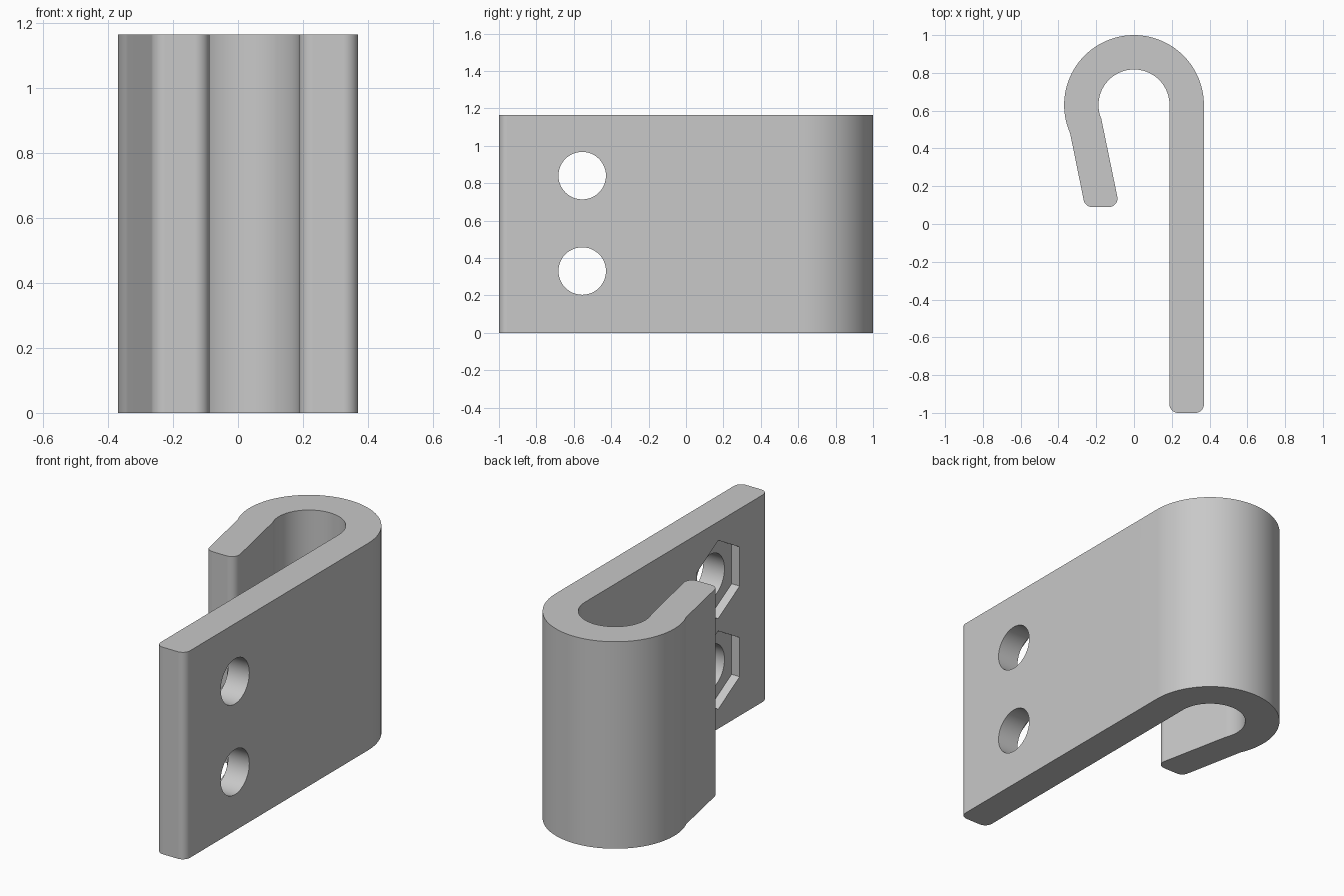
import bpy, bmesh
from math import cos, sin, radians
from mathutils import Vector, Matrix

if "Cube" in bpy.data.objects:
    bpy.data.objects.remove(bpy.data.objects["Cube"], do_unlink=True)

HEIGHT = 1.165
CENTRE = Vector((0, 0.63))
OUTER, INNER = 0.37, 0.188
HOLE_Y, HOLE_ZS = -0.555, (0.33, 0.84)

grey = bpy.data.materials.new("plain grey")
grey.use_nodes = True
grey.diffuse_color = (0.58, 0.58, 0.58, 1)
grey.node_tree.nodes["Principled BSDF"].inputs["Base Color"].default_value = (0.58, 0.58, 0.58, 1)


def arc(radius, start, end, steps):
    """Points on the bend, angles in degrees."""
    angles = [radians(start + (end - start) * i / steps) for i in range(steps + 1)]
    return [CENTRE + radius * Vector((cos(a), sin(a))) for a in angles]


def rounded(before, corner, after, radius=0.045, steps=8):
    """Circular fillet of one profile corner."""
    corner = Vector(corner)
    u, v = (Vector(before) - corner).normalized(), (Vector(after) - corner).normalized()
    half = u.angle(v) / 2
    reach = radius * cos(half) / sin(half)
    mid = corner + (u + v).normalized() * radius / sin(half)
    a, b = corner + u * reach - mid, corner + v * reach - mid
    sweep = a.angle(b)
    return [mid + (a * sin(sweep * (1 - i / steps)) + b * sin(sweep * i / steps)) / sin(sweep)
            for i in range(steps + 1)]


def make_object(name, bm):
    bmesh.ops.recalc_face_normals(bm, faces=bm.faces)
    mesh = bpy.data.meshes.new(name)
    bm.to_mesh(mesh)
    bm.free()
    mesh.materials.append(grey)
    obj = bpy.data.objects.new(name, mesh)
    bpy.context.collection.objects.link(obj)
    return obj


def make_cutter(name, sides, radius, depth, x, z):
    """Prism lying along x, with a vertex pointing along y."""
    bm = bmesh.new()
    place = Matrix.Translation((x, HOLE_Y, z)) @ Matrix.Rotation(radians(90), 4, 'Y') \
        @ Matrix.Rotation(radians(90), 4, 'Z')
    bmesh.ops.create_cone(bm, cap_ends=True, segments=sides, radius1=radius,
                          radius2=radius, depth=depth, matrix=place)
    obj = make_object(name, bm)
    obj.hide_render = True
    return obj


# Hook profile: long plate, round bend, short slanted lip
outer_bend = arc(OUTER, 0, 204, 56)
inner_bend = arc(INNER, 203, 0, 56)
lip_out, lip_in = (-0.259, 0.09), (-0.077, 0.09)
plate_out, plate_in = (OUTER, -1), (INNER, -1)
profile = (outer_bend
           + rounded(outer_bend[-1], lip_out, lip_in)
           + rounded(lip_out, lip_in, inner_bend[0])
           + inner_bend
           + rounded(inner_bend[-1], plate_in, plate_out)
           + rounded(plate_in, plate_out, outer_bend[0]))

# Extrude the profile upward
bm = bmesh.new()
base = bm.faces.new([bm.verts.new((p.x, p.y, 0)) for p in profile])
raised = bmesh.ops.extrude_face_region(bm, geom=[base], use_keep_orig=True)
bmesh.ops.translate(bm, vec=(0, 0, HEIGHT),
                    verts=[g for g in raised["geom"] if isinstance(g, bmesh.types.BMVert)])
hook = make_object("hook_plate", bm)

# Bolt holes and hexagonal nut recesses on the inner face of the plate
cutters = []
for z in HOLE_ZS:
    cutters.append(make_cutter("bolt_hole_cutter", 48, 0.127, 0.5, 0.28, z))
    cutters.append(make_cutter("nut_recess_cutter", 6, 0.22, 0.1, INNER, z))

bpy.ops.object.select_all(action='DESELECT')
bpy.context.view_layer.objects.active = hook
hook.select_set(True)
for cutter in cutters:
    cut = hook.modifiers.new("cut", 'BOOLEAN')
    cut.operation, cut.solver, cut.object = 'DIFFERENCE', 'EXACT', cutter
    bpy.ops.object.modifier_apply(modifier=cut.name)
    bpy.data.objects.remove(cutter, do_unlink=True)

# Smooth bends with crisp rims and flat plate faces
bpy.ops.object.shade_smooth_by_angle(angle=radians(30))
weighted = hook.modifiers.new("flat_faces", 'WEIGHTED_NORMAL')
weighted.keep_sharp = True
